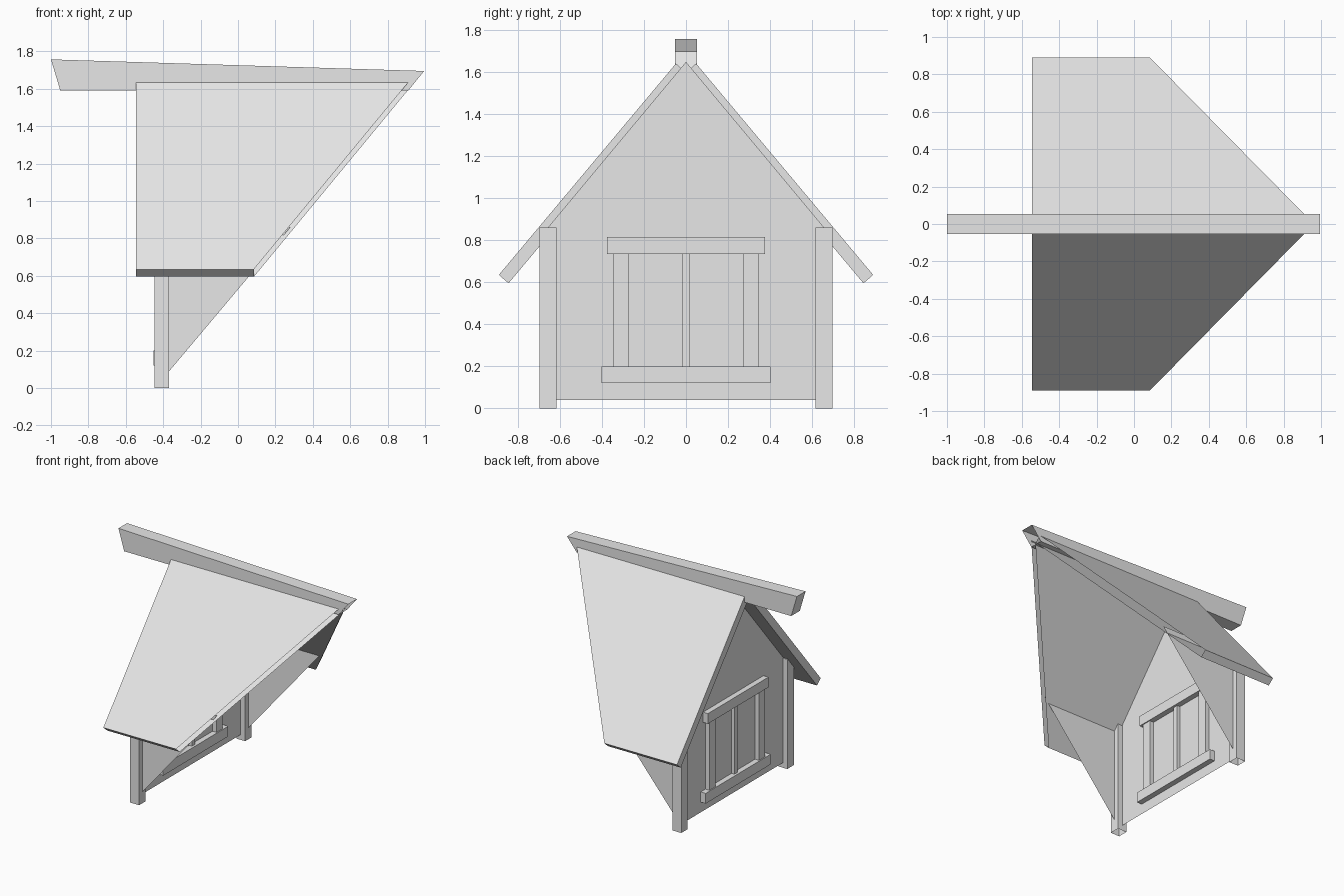
import bpy
import bmesh

old = bpy.data.objects.get("Cube")
if old:
    bpy.data.objects.remove(old, do_unlink=True)

grey = bpy.data.materials.new("plain_grey")
grey.use_nodes = True
COLOUR = (0.8, 0.8, 0.8, 1)
grey.diffuse_color = COLOUR
grey.node_tree.nodes["Principled BSDF"].inputs["Base Color"].default_value = COLOUR


def finish(name, bm):
    mesh = bpy.data.meshes.new(name)
    bm.to_mesh(mesh)
    bm.free()
    mesh.materials.append(grey)
    obj = bpy.data.objects.new(name, mesh)
    bpy.context.collection.objects.link(obj)
    return obj


def sheet(name, points):
    """One flat panel."""
    bm = bmesh.new()
    bm.faces.new([bm.verts.new(p) for p in points])
    return finish(name, bm)


def prism(name, points, offset, open_sides=()):
    """Sweep an outline along an offset; chosen sides can stay open."""
    bm = bmesh.new()
    a = [bm.verts.new(p) for p in points]
    b = [bm.verts.new([c + d for c, d in zip(p, offset)]) for p in points]
    bm.faces.new(a)
    bm.faces.new(b[::-1])
    n = len(a)
    for i in range(n):
        if i not in open_sides:
            j = (i + 1) % n
            bm.faces.new((a[j], a[i], b[i], b[j]))
    bmesh.ops.recalc_face_normals(bm, faces=bm.faces)
    return finish(name, bm)


def box(name, x, y, z, open_bottom=False):
    # Outline in the xz plane, swept along y; side 0 is the bottom
    pts = [(x[0], y[0], z[0]), (x[1], y[0], z[0]), (x[1], y[0], z[1]), (x[0], y[0], z[1])]
    return prism(name, pts, (0, y[1] - y[0], 0), (0,) if open_bottom else ())


WALL_X = -0.41
HALF = 0.657      # half width of the walls
FOOT, EAVE, PEAK = 0.04, 0.86, 1.648

# Gable wall
sheet("gable_wall", [(WALL_X, y, z) for y, z in
      ((-HALF, FOOT), (HALF, FOOT), (HALF, EAVE), (0, PEAK), (-HALF, EAVE))])

# Ridge beam, open at the end that meets the main roof
prism("ridge_beam", [(-0.95, -0.053, 1.59), (0.91, -0.053, 1.59),
                     (0.995, -0.053, 1.695), (-1, -0.053, 1.757)], (0, 0.106, 0), (1,))

for side, s in (("right", -1), ("left", 1)):
    # Roof slab, open along the slanted cut
    prism("roof_slab_" + side,
          [(-0.545, s * 0.89, 0.635), (0.085, s * 0.89, 0.635),
           (0.915, s * 0.048, 1.64), (-0.545, s * 0.048, 1.64)],
          (0, -s * 0.046, -0.04), (1,))
    # Triangular cheek wall
    sheet("cheek_wall_" + side, [(WALL_X, s * HALF, FOOT), (0.28, s * HALF, EAVE),
                                 (WALL_X, s * HALF, EAVE)][::-s])
    # Corner post
    box("corner_post_" + side, (-0.447, -0.37), sorted((s * 0.617, s * 0.697)),
        (0, EAVE), open_bottom=True)

# Window frame, standing out on both faces of the wall
depth = (WALL_X - 0.043, WALL_X + 0.043)
box("window_sill", depth, (-0.403, 0.403), (0.12, 0.2))
box("window_header", depth, (-0.375, 0.375), (0.735, 0.815))
box("window_mullion", (WALL_X - 0.025, WALL_X + 0.025), (-0.02, 0.02), (0.2, 0.735))
for side, s in (("right", -1), ("left", 1)):
    box("window_jamb_" + side, (WALL_X - 0.035, WALL_X + 0.035),
        sorted((s * 0.27, s * 0.345)), (0.2, 0.735))
